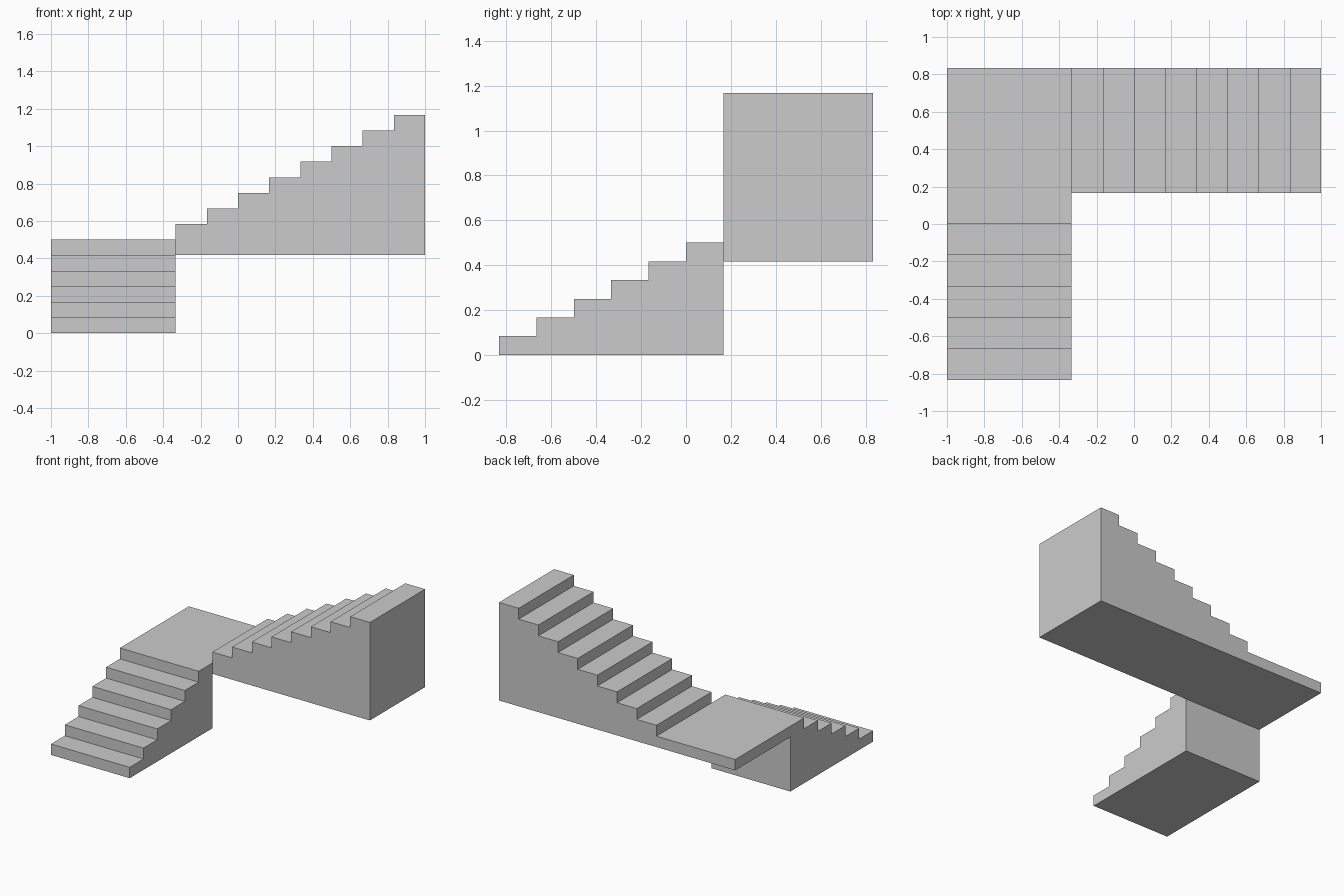
import bpy
import bmesh
from mathutils import Vector

if "Cube" in bpy.data.objects:
    bpy.data.objects.remove(bpy.data.objects["Cube"])

TREAD, RISE, WIDTH = 1 / 6, 1 / 12, 2 / 3
LANDING_Z = 6 * RISE


def stair_profile(steps, base, start):
    """Side outline (run, height) of a solid flight with a flat underside."""
    pts = [(0, base)]
    for i in range(steps):
        top = start + (i + 1) * RISE
        pts += [(i * TREAD, top), ((i + 1) * TREAD, top)]
    return pts + [(steps * TREAD, base)]


def extrude_profile(name, profile, origin, run, across):
    """Prism: profile drawn along the run direction, extruded by the across vector."""
    bm = bmesh.new()
    verts = [bm.verts.new(Vector(origin) + Vector(run) * r + Vector((0, 0, z)))
             for r, z in profile]
    face = bm.faces.new(verts)
    result = bmesh.ops.extrude_face_region(bm, geom=[face])
    moved = [g for g in result["geom"] if isinstance(g, bmesh.types.BMVert)]
    bmesh.ops.translate(bm, verts=moved, vec=Vector(across))
    bmesh.ops.recalc_face_normals(bm, faces=bm.faces)
    mesh = bpy.data.meshes.new(name)
    bm.to_mesh(mesh)
    bm.free()
    obj = bpy.data.objects.new(name, mesh)
    bpy.context.collection.objects.link(obj)
    return obj


# Lower flight climbs toward the back, its last step level with the landing
extrude_profile("lower_flight", stair_profile(6, 0, 0),
                (-1, -5 / 6, 0), (0, 1, 0), (WIDTH, 0, 0))

# Square landing slab at the corner
slab = [(0, LANDING_Z - RISE), (0, LANDING_Z),
        (WIDTH, LANDING_Z), (WIDTH, LANDING_Z - RISE)]
extrude_profile("landing", slab, (-1, 1 / 6, 0), (1, 0, 0), (0, WIDTH, 0))

# Upper flight climbs to the right, underside level with the landing slab
extrude_profile("upper_flight", stair_profile(8, LANDING_Z - RISE, LANDING_Z),
                (-1 / 3, 1 / 6, 0), (1, 0, 0), (0, WIDTH, 0))
